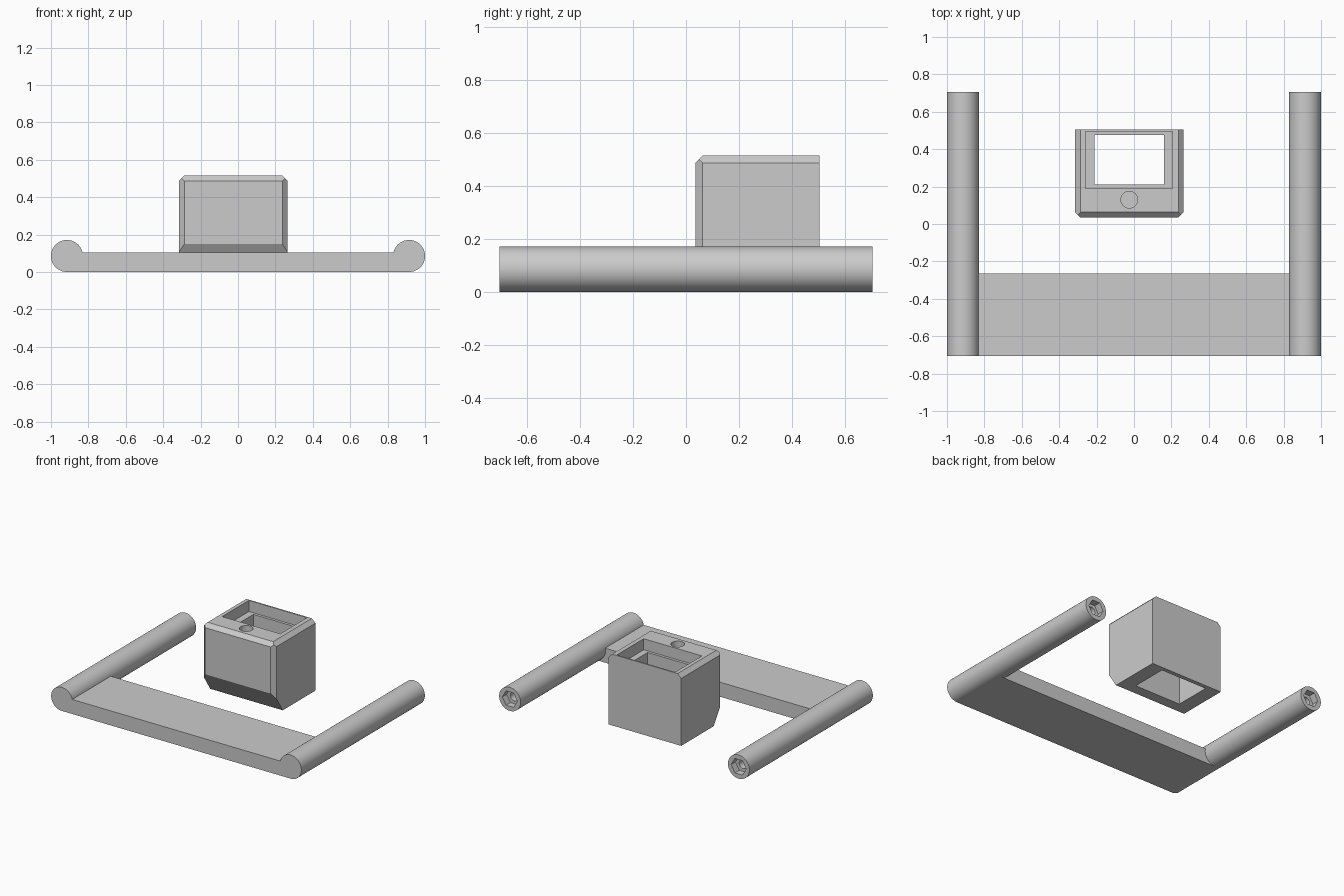
import bpy, bmesh, math
from mathutils import Vector, Matrix

default = bpy.data.objects.get("Cube")
if default:
    bpy.data.objects.remove(default, do_unlink=True)

grey = bpy.data.materials.new("plain grey")
grey.use_nodes = True
GREY = (0.6, 0.6, 0.6, 1)
grey.diffuse_color = GREY
grey.node_tree.nodes["Principled BSDF"].inputs["Base Color"].default_value = GREY


def finish(name, bm):
    bmesh.ops.recalc_face_normals(bm, faces=bm.faces)
    mesh = bpy.data.meshes.new(name)
    bm.to_mesh(mesh)
    bm.free()
    obj = bpy.data.objects.new(name, mesh)
    bpy.context.collection.objects.link(obj)
    mesh.materials.append(grey)
    return obj


def block_mesh(lo, hi):
    lo, hi = Vector(lo), Vector(hi)
    bm = bmesh.new()
    bmesh.ops.create_cube(bm, size=1, matrix=Matrix.Translation((lo + hi) / 2)
                          @ Matrix.Diagonal((*(hi - lo), 1)))
    return bm


def block(name, lo, hi):
    return finish(name, block_mesh(lo, hi))


def rod(name, centre, radius, length, sides, axis):
    """Cylinder along y or z; the first corner points up on the y axis."""
    turn = Matrix.Rotation(math.pi / 2, 4, "X") if axis == "y" else Matrix()
    spin = Matrix.Rotation(math.pi / 2, 4, "Z")
    bm = bmesh.new()
    bmesh.ops.create_cone(bm, cap_ends=True, segments=sides, radius1=radius,
                          radius2=radius, depth=length,
                          matrix=Matrix.Translation(centre) @ turn @ spin)
    return finish(name, bm)


def combine(obj, other, operation):
    """Apply a boolean and drop the second object."""
    mod = obj.modifiers.new(operation, "BOOLEAN")
    mod.operation, mod.solver, mod.object = operation, "EXACT", other
    bpy.context.view_layer.objects.active = obj
    bpy.ops.object.modifier_apply(modifier=mod.name)
    bpy.data.objects.remove(other, do_unlink=True)


def smooth(obj):
    bpy.ops.object.select_all(action="DESELECT")
    obj.select_set(True)
    bpy.context.view_layer.objects.active = obj
    bpy.ops.object.shade_smooth_by_angle(angle=math.radians(30))


# Frame: flat crossbar joined to two round rails
R, END = 0.0855, 0.705
RAIL_X = 1 - R
frame = block("frame", (-RAIL_X, -END, 0), (RAIL_X, -0.265, 0.105))
for side in (-1, 1):
    x = side * RAIL_X
    combine(frame, rod("rail", (x, 0, R), R, 2 * END, 64, "y"), "UNION")
    # Nut pocket and bolt hole in the back end of each rail
    combine(frame, rod("nut_pocket", (x, END, R), 0.06, 0.1, 6, "y"), "DIFFERENCE")
    combine(frame, rod("bolt_hole", (x, END, R), 0.032, 0.4, 32, "y"), "DIFFERENCE")
smooth(frame)

# Housing: block with chamfers cut by planes
X0, X1, Y0, Y1, TOP, C = -0.315, 0.265, 0.035, 0.505, 0.515, 0.028
bm = block_mesh((X0, Y0, 0), (X1, Y1, TOP))
chamfers = [
    ((X0 + C, Y0, 0), (-1, -1, 0)), ((X1 - C, Y0, 0), (1, -1, 0)),
    ((X0, 0, TOP - C), (-1, 0, 1)), ((X1, 0, TOP - C), (1, 0, 1)),
    ((0, Y0, TOP - C), (0, -1, 1)), ((0, Y0, 0.15), (0, -0.15, -0.098)),
]
for point, normal in chamfers:
    geom = bm.verts[:] + bm.edges[:] + bm.faces[:]
    bmesh.ops.bisect_plane(bm, geom=geom, plane_co=point, plane_no=normal,
                           clear_outer=True)
    bmesh.ops.holes_fill(bm, edges=[e for e in bm.edges if e.is_boundary])
housing = finish("housing", bm)

# Stepped opening through the housing, and a round blind hole in front of it
combine(housing, block("recess", (-0.26, 0.19, TOP - 0.08), (0.205, 0.495, 1)), "DIFFERENCE")
combine(housing, block("shaft", (-0.21, 0.21, -1), (0.16, 0.475, 1)), "DIFFERENCE")
combine(housing, rod("button_hole", (-0.025, 0.13, TOP), 0.045, 0.2, 48, "z"), "DIFFERENCE")
smooth(housing)
